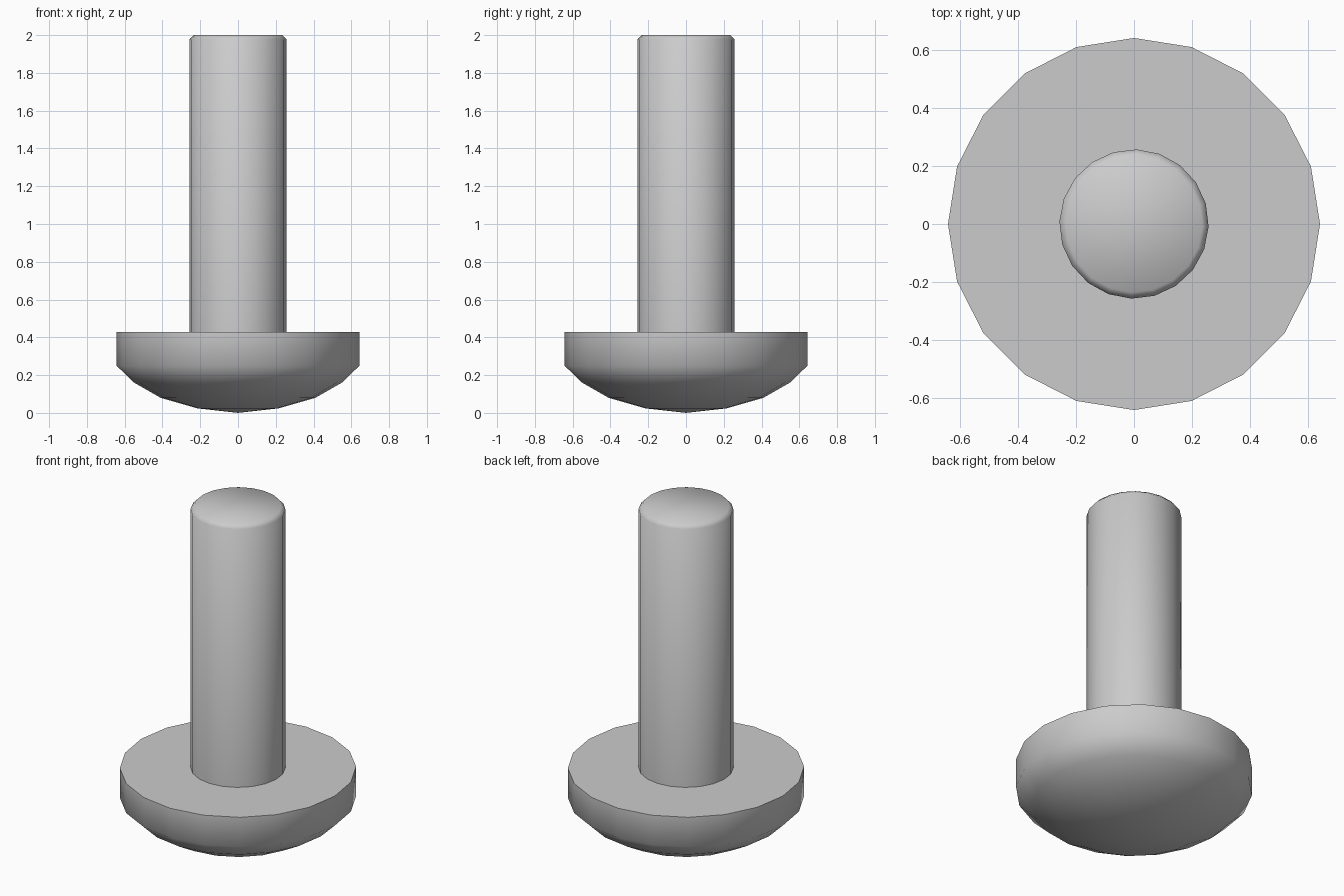
import bpy, bmesh, math

if "Cube" in bpy.data.objects:
    bpy.data.objects.remove(bpy.data.objects["Cube"])

SIDES = 20


def lathe(name, profile, turn=0.0):
    """Revolve (radius, z) points into a closed solid; radius 0 makes a pole."""
    bm = bmesh.new()
    rings = []
    for r, z in profile:
        if r == 0:
            rings.append([bm.verts.new((0, 0, z))] * SIDES)
        else:
            rings.append([bm.verts.new((r * math.cos(a), r * math.sin(a), z))
                          for a in (turn + 2 * math.pi * i / SIDES for i in range(SIDES))])
    for low, high in zip(rings, rings[1:]):
        for i in range(SIDES):
            j = (i + 1) % SIDES
            bm.faces.new(list(dict.fromkeys((low[i], low[j], high[j], high[i]))))
    # Flat caps on open ends
    if profile[0][0] > 0:
        bm.faces.new(rings[0][::-1])
    if profile[-1][0] > 0:
        bm.faces.new(rings[-1])
    mesh = bpy.data.meshes.new(name)
    bm.to_mesh(mesh)
    bm.free()
    obj = bpy.data.objects.new(name, mesh)
    bpy.context.collection.objects.link(obj)
    bpy.ops.object.select_all(action='DESELECT')
    obj.select_set(True)
    bpy.context.view_layer.objects.active = obj
    bpy.ops.object.shade_smooth_by_angle(angle=math.radians(60))
    return obj


# Domed head with a flat upper face
lathe("bolt_head", [(0, 0.0), (0.215, 0.024), (0.41, 0.08), (0.55, 0.16),
                    (0.643, 0.25), (0.643, 0.427)])

# Shaft with a chamfered tip, seated slightly into the head
lathe("bolt_shaft", [(0.258, 0.40), (0.258, 1.977), (0.236, 2.0)],
      turn=math.radians(-2))
